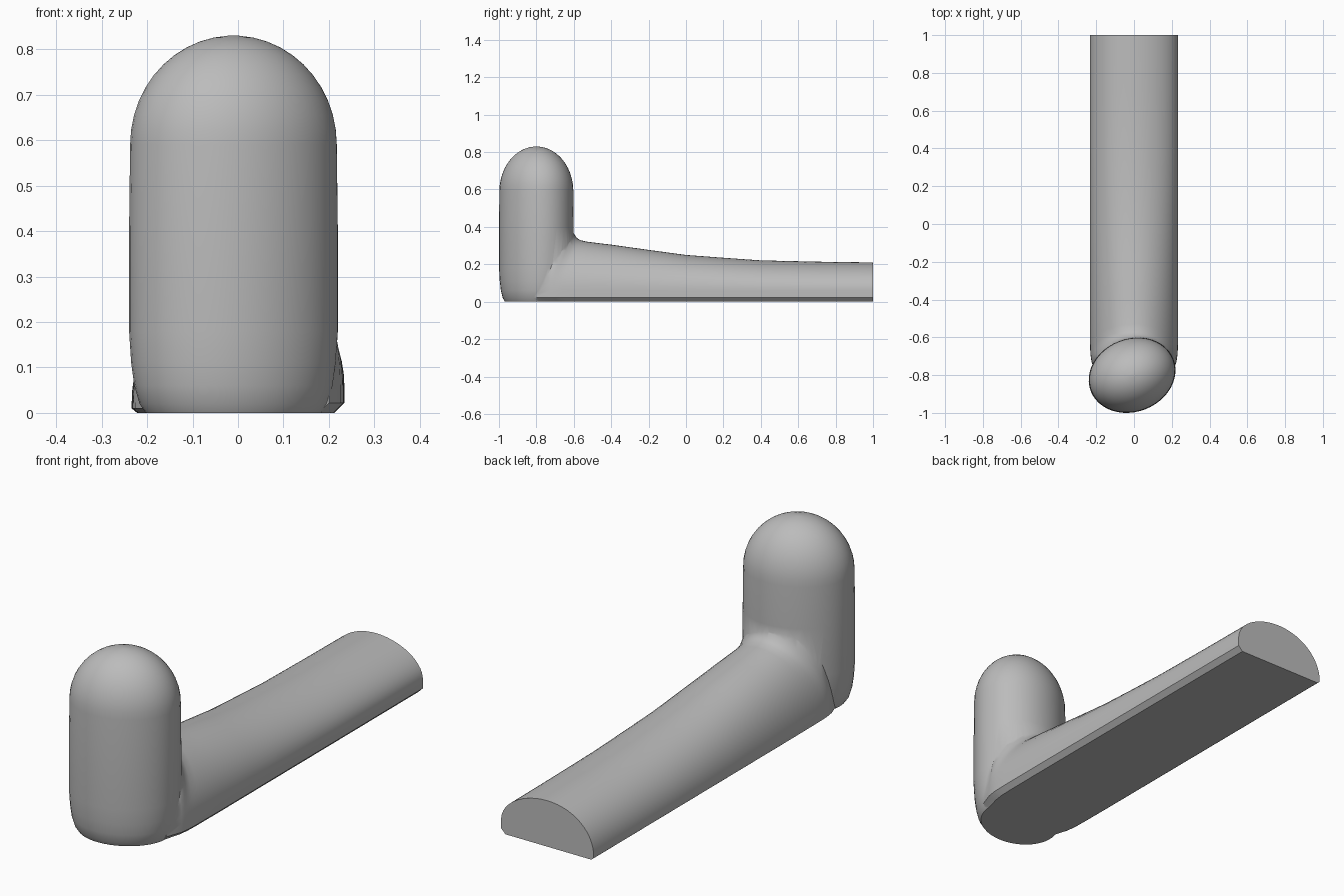
import bpy, bmesh, math

cube = bpy.data.objects.get("Cube")
if cube:
    bpy.data.objects.remove(cube, do_unlink=True)

grey = bpy.data.materials.new("plain_grey")
grey.use_nodes = True
grey.diffuse_color = (0.5, 0.5, 0.5, 1)
grey.node_tree.nodes["Principled BSDF"].inputs["Base Color"].default_value = (0.5, 0.5, 0.5, 1)


def loft(name, rings):
    """Skin a list of closed rings of points and cap both ends."""
    bm = bmesh.new()
    loops = [[bm.verts.new(p) for p in ring] for ring in rings]
    n = len(loops[0])
    for a, b in zip(loops, loops[1:]):
        for i in range(n):
            j = (i + 1) % n
            bm.faces.new((a[i], a[j], b[j], b[i]))
    bm.faces.new(loops[0])
    bm.faces.new(loops[-1])
    bmesh.ops.recalc_face_normals(bm, faces=bm.faces)
    mesh = bpy.data.meshes.new(name)
    bm.to_mesh(mesh)
    bm.free()
    mesh.materials.append(grey)
    obj = bpy.data.objects.new(name, mesh)
    bpy.context.collection.objects.link(obj)
    return obj


# Upright column: a slightly turned oval with a domed top
TURN = math.radians(21.5)


def oval(z, s, n=48):
    ring = []
    for i in range(n):
        t = math.tau * i / n
        u, v = 0.235 * s * math.cos(t), 0.194 * s * math.sin(t)
        ring.append((-0.01 + u * math.cos(TURN) - v * math.sin(TURN),
                     -0.8 + u * math.sin(TURN) + v * math.cos(TURN), z))
    return ring


levels = [(0, 0.84), (0.02, 0.9), (0.06, 0.95), (0.11, 0.98), (0.18, 1), (0.4, 1), (0.59, 0.99)]
for k in range(1, 12):
    a = math.pi / 2 * k / 11.4
    levels.append((0.59 + 0.24 * math.sin(a), 0.99 * math.cos(a)))
levels.append((0.83, 0.03))
column = loft("rounded_body", [oval(z, s) for z, s in levels])


# Long half-round bar, flaring up where it meets the column
def bar_ring(y, height, half, wrap, n=28):
    pts = [(half - 0.022, 0), (half, 0.022)]
    for i in range(n + 1):
        t = math.pi * i / n
        low = 0.04 + 0.02 * math.cos(t)
        pts.append((half * math.cos(t), low + (height - low) * math.sin(t)))
    pts += [(-half, 0.01), (-half + 0.012, 0)]
    return [(x, y - wrap * 0.2 * (1 - math.sqrt(1 - (x / 0.27) ** 2)), z) for x, z in pts]


stations = [(-0.8, 0.3, 0.2, 0), (-0.64, 0.45, 0.225, 1), (-0.615, 0.4, 0.228, 1),
            (-0.6, 0.365, 0.23, 1), (-0.585, 0.342, 0.231, 1), (-0.565, 0.329, 0.232, 1),
            (-0.53, 0.321, 0.233, 0.9), (-0.4, 0.305, 0.234, 0.5), (-0.2, 0.277, 0.234, 0.2),
            (0, 0.25, 0.234, 0), (0.2, 0.235, 0.234, 0), (0.4, 0.221, 0.234, 0),
            (0.7, 0.214, 0.234, 0), (1, 0.21, 0.234, 0)]
bar = loft("long_bar", [bar_ring(*s) for s in stations])

# Merge the two into one skin
union = column.modifiers.new("merge_bar", "BOOLEAN")
union.operation = "UNION"
union.solver = "EXACT"
union.object = bar
bpy.context.view_layer.objects.active = column
column.select_set(True)
bpy.ops.object.modifier_apply(modifier=union.name)
bpy.data.objects.remove(bar, do_unlink=True)
bpy.ops.object.shade_smooth_by_angle(angle=math.radians(35))
